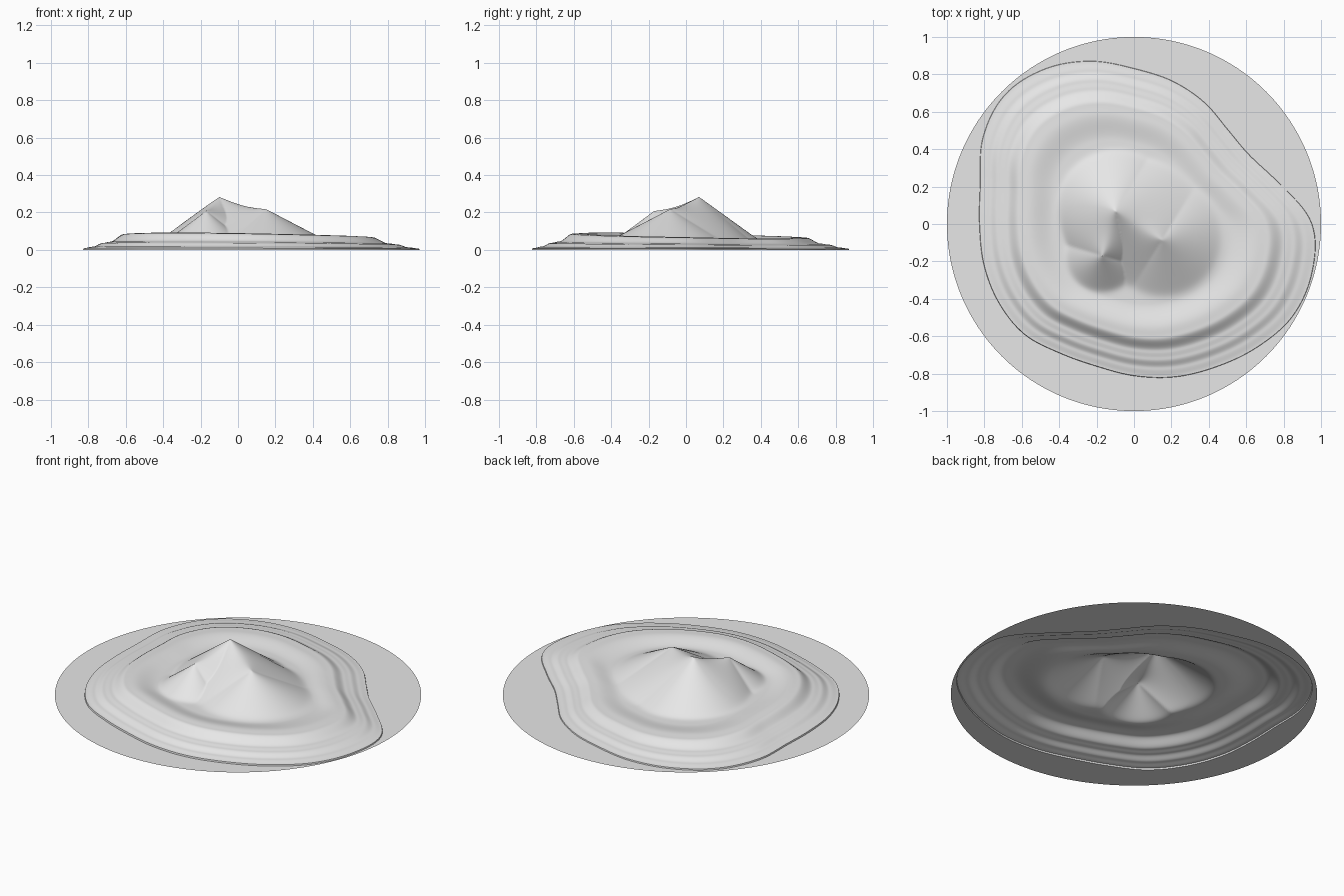
import bpy
from math import sin, cos, pi, radians, sqrt, exp, log
from mathutils import Vector

cube = bpy.data.objects.get("Cube")
if cube:
    bpy.data.objects.remove(cube, do_unlink=True)

SEGMENTS, RINGS = 192, 110

# Shoreline radius every 15 degrees, counter-clockwise from +x
SHORE = [.95, .81, .72, .71, .75, .79, .83, .90, .955, .975, .93, .85,
         .825, .83, .835, .83, .795, .785, .81, .845, .88, .93, .98, .985]

# Terrace profile: fraction of shore radius, fraction of rim height
TERRACES = [(0, .74), (.52, .74), (.68, 1), (.74, .97), (.83, .5),
            (.88, .42), (.94, .2), (1, .1)]

# Peaks: position, height, flank slope; ridges run from the main peak
MAIN = (Vector((-.10, .07)), .283, .72)
RIDGES = [(MAIN, (Vector((.15, -.085)), .218, .52)),
          (MAIN, (Vector((-.17, -.17)), .208, .74))]


def shore_radius(angle):
    """Smooth closed curve through the shoreline radii."""
    u = angle / (2 * pi) * len(SHORE)
    i, t = int(u), u % 1
    a, b, c, d = (SHORE[(i + k) % len(SHORE)] for k in (-1, 0, 1, 2))
    return b + .5 * t * (c - a + t * (2*a - 5*b + 4*c - d + t * (3*(b - c) + d - a)))


def terrace(f):
    for (f0, h0), (f1, h1) in zip(TERRACES, TERRACES[1:]):
        if f <= f1:
            t = (f - f0) / (f1 - f0)
            return h0 + (h1 - h0) * t * t * (3 - 2 * t)
    return TERRACES[-1][1]


def ridge_height(p, ridge):
    """Rounded ridge between two sharp conical peaks."""
    (a, ha, sa), (b, hb, sb) = ridge
    ab = b - a
    t = max(0, min(1, (p - a).dot(ab) / ab.length_squared))
    d = (p - a - ab * t).length
    arch = sin(pi * t)
    d = sqrt(d * d + (.05 * arch) ** 2) - .05 * arch
    return ha + (hb - ha) * t - .014 * arch - (sa + (sb - sa) * t) * d


def soft_max(a, b, k):
    return max(a, b) + k * log(1 + exp(-abs(a - b) / k))


def height(p, f, angle):
    rim = .077 + .016 * cos(angle - radians(235)) * min(1, f / .7)
    ground = rim * terrace(f)
    return soft_max(ground, max(ridge_height(p, r) for r in RIDGES), .007)


def make_object(name, verts, faces, material):
    mesh = bpy.data.meshes.new(name)
    mesh.from_pydata(verts, [], faces)
    mesh.materials.append(material)
    obj = bpy.data.objects.new(name, mesh)
    bpy.context.collection.objects.link(obj)
    bpy.ops.object.select_all(action='DESELECT')
    bpy.context.view_layer.objects.active = obj
    obj.select_set(True)
    bpy.ops.object.shade_smooth_by_angle(angle=radians(40))
    return obj


def band(inner, outer):
    """Quads joining two rings, given the index of each ring's first vertex."""
    return [(inner + s, outer + s, outer + (s + 1) % SEGMENTS, inner + (s + 1) % SEGMENTS)
            for s in range(SEGMENTS)]


grey = bpy.data.materials.new("light_grey")
grey.use_nodes = True
grey.diffuse_color = (.8, .8, .8, 1)
grey.node_tree.nodes["Principled BSDF"].inputs["Base Color"].default_value = (.8, .8, .8, 1)

angles = [2 * pi * s / SEGMENTS for s in range(SEGMENTS)]

# Island: one open terrain sheet, ending in a small step at the shore
verts = [(0, 0, height(Vector((0, 0)), 0, 0))]
for ring in range(1, RINGS + 1):
    f = ring / RINGS
    for a in angles:
        p = Vector((cos(a), sin(a))) * shore_radius(a) * f
        verts.append((p.x, p.y, height(p, f, a)))
shore = [(cos(a) * (shore_radius(a) + .002), sin(a) * (shore_radius(a) + .002), 0)
         for a in angles]
verts += shore
faces = [(0, 1 + s, 1 + (s + 1) % SEGMENTS) for s in range(SEGMENTS)]
for ring in range(RINGS):
    faces += band(1 + ring * SEGMENTS, 1 + (ring + 1) * SEGMENTS)
make_object("island_terrain", verts, faces, grey)

# Sea: flat ring from the shore to the round outer edge
edge = [(cos(a), sin(a), 0) for a in angles]
make_object("sea_ring", shore + edge, band(0, SEGMENTS), grey)
